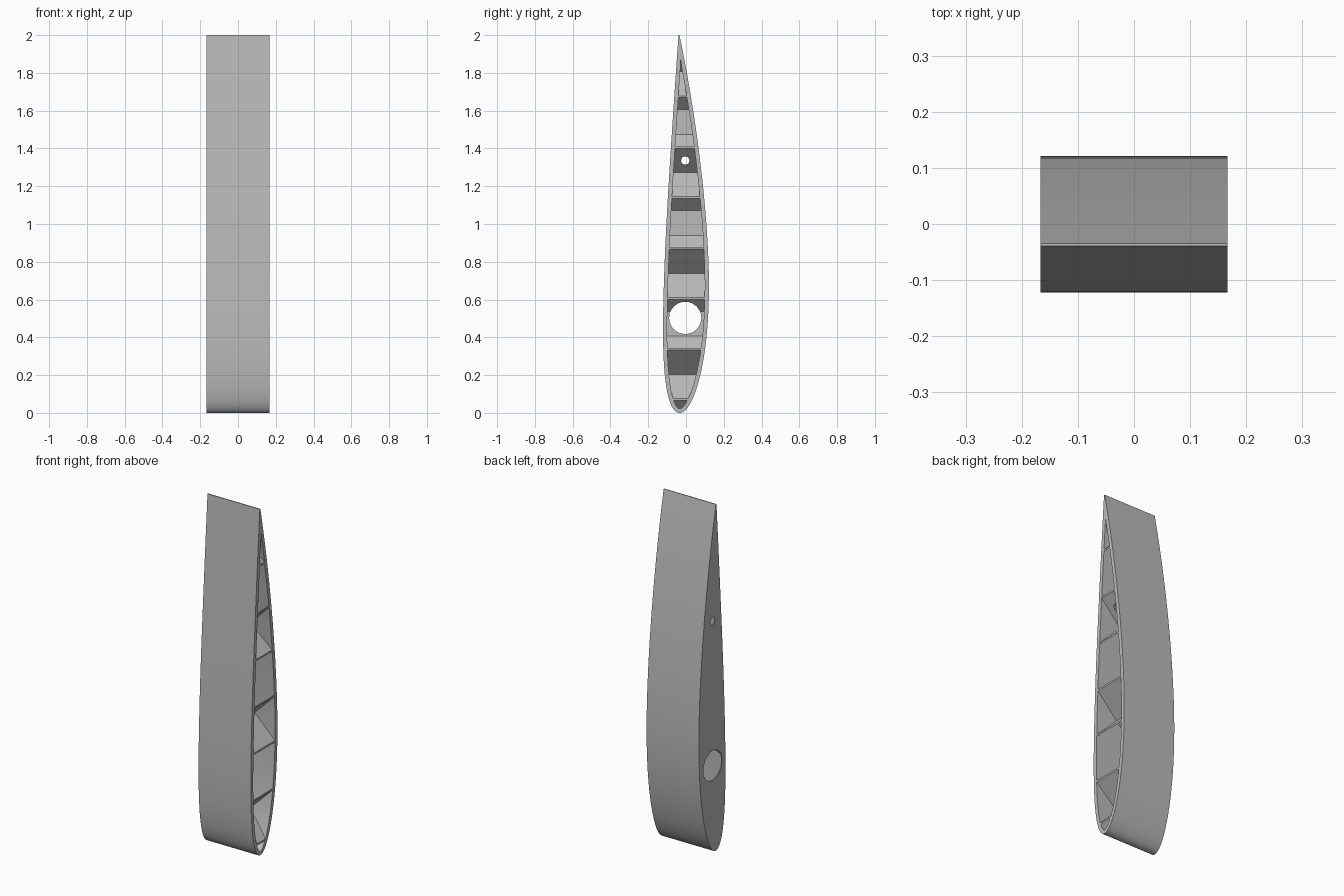
import bpy, bmesh, math
from mathutils import Matrix, Vector

cube = bpy.data.objects.get("Cube")
if cube:
    bpy.data.objects.remove(cube)

CHORD, HALF_SPAN, SKIN, CAP = 2.0, 0.167, 0.022, 0.004
CAMBER, CAMBER_POS, THICK = 0.02, 0.4, 0.12
CHORD_Y = -0.037

grey = bpy.data.materials.new("plain_grey")
grey.use_nodes = True
grey.diffuse_color = (0.5, 0.5, 0.5, 1)
grey.node_tree.nodes["Principled BSDF"].inputs["Base Color"].default_value = (0.5, 0.5, 0.5, 1)


def surface_point(t, side):
    """Cambered wing section; side is +1 for the back surface, -1 for the front."""
    half = 5 * THICK * (0.2969 * math.sqrt(t) - 0.126 * t - 0.3516 * t**2
                        + 0.2843 * t**3 - 0.1015 * t**4)
    p = CAMBER_POS
    q = p if t < p else 1 - p
    base = 0 if t < p else 1 - 2 * p
    mean = CAMBER / q**2 * (base + 2 * p * t - t * t)
    slope = math.atan(2 * CAMBER / q**2 * (p - t))
    return Vector((CHORD_Y + CHORD * (mean + side * half * math.cos(slope)),
                   CHORD * (t - side * half * math.sin(slope))))


def section(steps=56):
    ts = [1 - math.cos(math.pi / 2 * i / steps) for i in range(steps + 1)]
    back = [surface_point(t, 1) for t in reversed(ts)]
    return back + [surface_point(t, -1) for t in ts[1:]]


def inset(points, dist):
    """Offset the section inwards and trim it where its two sides cross."""
    n = len(points)
    moved = []
    for i, pt in enumerate(points):
        d = (points[min(i + 1, n - 1)] - points[max(i - 1, 0)]).normalized()
        moved.append(pt + Vector((d.y, -d.x)) * dist)
    # make sure the offset runs towards the inside
    if moved[n // 2].y < points[n // 2].y:
        moved = [2 * a - b for a, b in zip(points, moved)]
    k = 0
    while moved[k].x <= moved[n - 1 - k].x:
        k += 1
    tip = (moved[k - 1] + moved[n - k]) / 2
    return [tip] + moved[k:n - k]


def make_object(name, bm):
    bmesh.ops.recalc_face_normals(bm, faces=bm.faces)
    mesh = bpy.data.meshes.new(name)
    bm.to_mesh(mesh)
    bm.free()
    mesh.materials.append(grey)
    obj = bpy.data.objects.new(name, mesh)
    bpy.context.collection.objects.link(obj)
    return obj


def prism(name, points, x0, x1):
    bm = bmesh.new()
    face = bm.faces.new([bm.verts.new((x0, p.x, p.y)) for p in points])
    ext = bmesh.ops.extrude_face_region(bm, geom=[face])
    verts = [v for v in ext["geom"] if isinstance(v, bmesh.types.BMVert)]
    bmesh.ops.translate(bm, vec=(x1 - x0, 0, 0), verts=verts)
    return make_object(name, bm)


def boolean(obj, cutter, operation):
    mod = obj.modifiers.new("cut", "BOOLEAN")
    mod.object, mod.operation, mod.solver = cutter, operation, "EXACT"
    bpy.context.view_layer.objects.active = obj
    bpy.ops.object.modifier_apply(modifier=mod.name)


def plates(name, first, count, tilt):
    """Row of diagonal plates that start at the open side and run inwards."""
    bm = bmesh.new()
    for k in range(count):
        middle = Vector((0, 0, first + k * PITCH + tilt * HALF_SPAN))
        place = Matrix.Translation(middle) @ Matrix.Rotation(tilt * math.pi / 4, 4, "Y")
        bmesh.ops.create_cube(bm, size=1, matrix=place @ Matrix.Diagonal((0.6, 0.5, 0.007, 1)))
    return make_object(name, bm)


# Outer skin, hollowed from the open side
outer = section()
skin = prism("wing_skin", outer, -HALF_SPAN, HALF_SPAN)
cavity = prism("cavity_cutter", inset(outer, SKIN), -HALF_SPAN + CAP, HALF_SPAN + 0.1)
boolean(skin, cavity, "DIFFERENCE")

# Crossing diagonal ribs, trimmed to sit just inside the skin
PITCH = 0.534
rising = plates("rising_ribs", 0.071, 4, 1)
falling = plates("falling_ribs", 0.338, 4, -1)
trim = prism("rib_trimmer", inset(outer, SKIN - 0.004), -HALF_SPAN + 0.002, HALF_SPAN - 0.0005)
for ribs in (rising, falling):
    boolean(ribs, trim, "INTERSECT")

# Large and small spar holes bored through everything
bm = bmesh.new()
for z, radius in ((0.503, 0.085), (1.336, 0.022)):
    place = Matrix.Translation((0, -0.004, z)) @ Matrix.Rotation(math.pi / 2, 4, "Y")
    bmesh.ops.create_cone(bm, cap_ends=True, segments=48, radius1=radius,
                          radius2=radius, depth=1, matrix=place)
bores = make_object("spar_bores", bm)
for part in (skin, rising, falling):
    boolean(part, bores, "DIFFERENCE")

for helper in (cavity, trim, bores):
    bpy.data.objects.remove(helper)

# Smooth skin with crisp rims
bpy.ops.object.select_all(action="DESELECT")
skin.select_set(True)
bpy.context.view_layer.objects.active = skin
bpy.ops.object.shade_smooth_by_angle(angle=math.radians(30))
